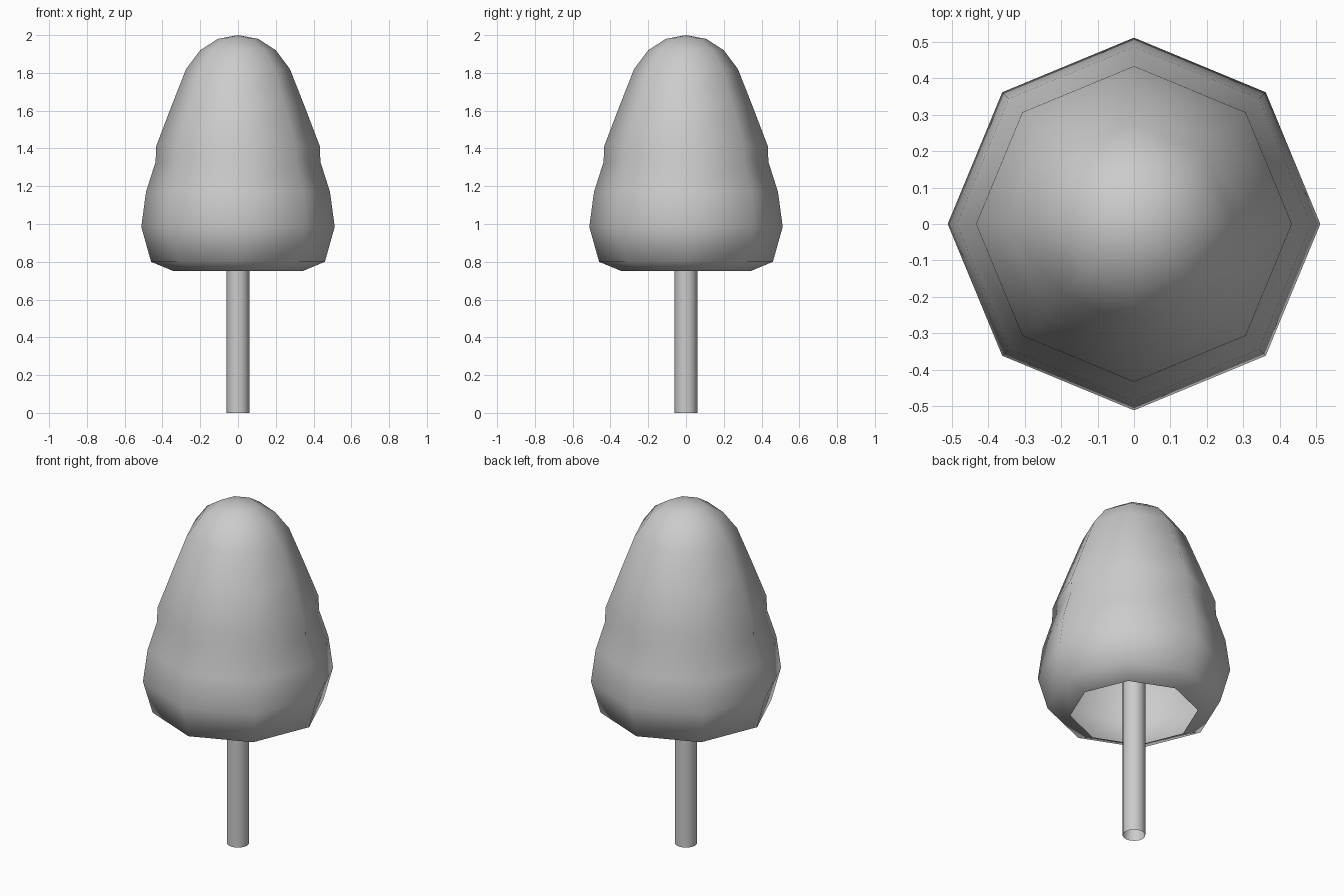
import bpy, bmesh
from math import cos, sin, pi

if "Cube" in bpy.data.objects:
    bpy.data.objects.remove(bpy.data.objects["Cube"])


def lathe(name, profile, sides, apex=None):
    """Revolve (radius, z) rings into an open shell, optionally closed by an apex."""
    bm = bmesh.new()
    rings = [[bm.verts.new((r * cos(2 * pi * i / sides), r * sin(2 * pi * i / sides), z))
              for i in range(sides)] for r, z in profile]
    for a, b in zip(rings, rings[1:]):
        for i in range(sides):
            j = (i + 1) % sides
            bm.faces.new((a[i], a[j], b[j], b[i]))
    if apex is not None:
        tip = bm.verts.new((0, 0, apex))
        for i in range(sides):
            bm.faces.new((rings[-1][i], rings[-1][(i + 1) % sides], tip))
    for f in bm.faces:
        f.smooth = True
    mesh = bpy.data.meshes.new(name)
    bm.to_mesh(mesh)
    bm.free()
    obj = bpy.data.objects.new(name, mesh)
    bpy.context.collection.objects.link(obj)
    return obj


# Foliage: eight-sided smooth shell, open underneath
lathe("foliage", [(0.34, 0.75), (0.46, 0.80), (0.512, 0.985), (0.487, 1.17),
                  (0.436, 1.33), (0.434, 1.41), (0.35, 1.63), (0.275, 1.82),
                  (0.20, 1.92), (0.107, 1.98)], 8, apex=2.0)

# Trunk: open tube reaching up into the foliage
lathe("trunk", [(0.06, 0.0), (0.06, 1.0)], 16)
